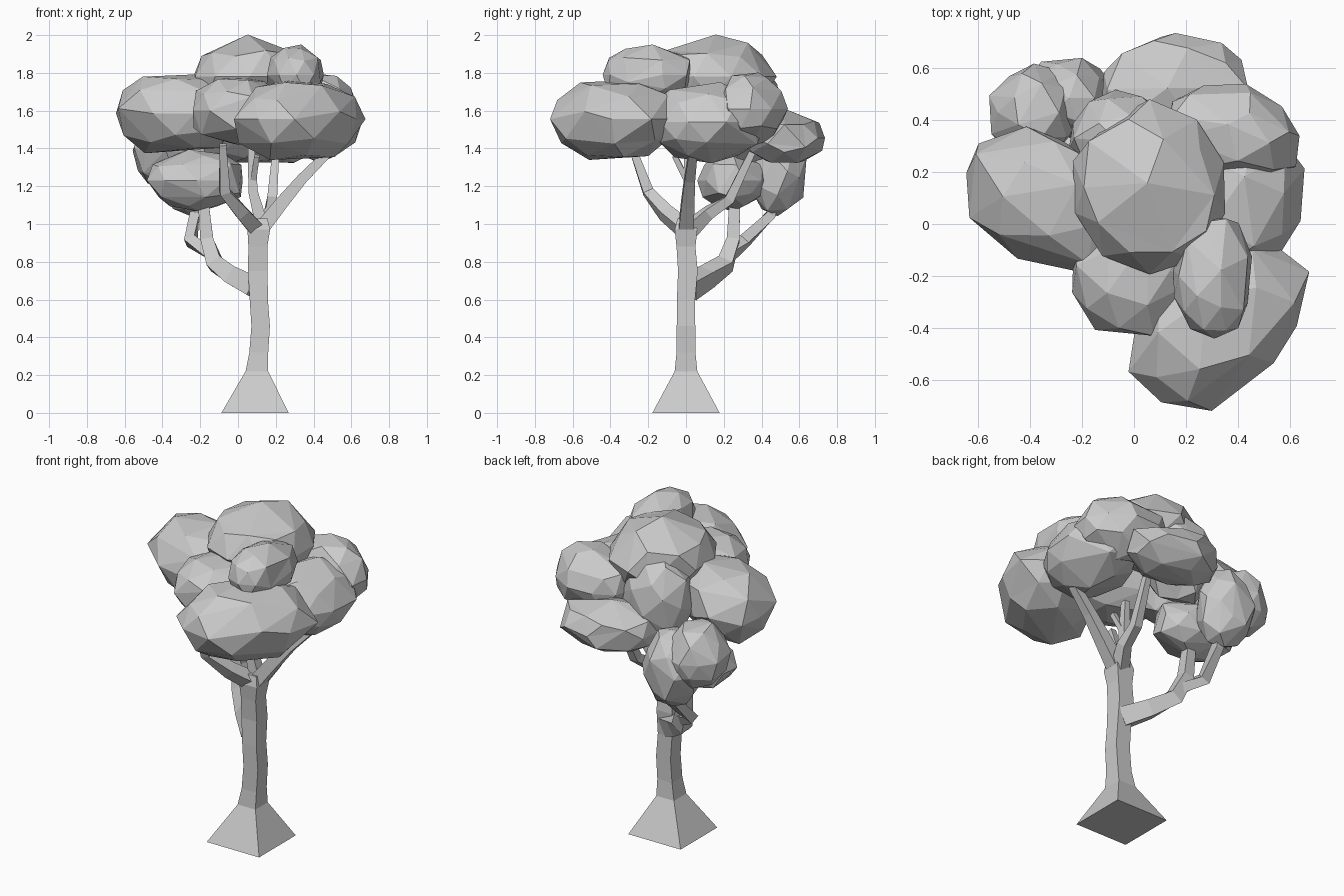
import bpy, bmesh, random
from math import radians
from mathutils import Vector, Matrix

if "Cube" in bpy.data.objects:
    bpy.data.objects.remove(bpy.data.objects["Cube"])

random.seed(7)


def finish(name, bm):
    bmesh.ops.recalc_face_normals(bm, faces=bm.faces)
    me = bpy.data.meshes.new(name)
    bm.to_mesh(me)
    bm.free()
    ob = bpy.data.objects.new(name, me)
    bpy.context.collection.objects.link(ob)
    return ob


def limb(name, pts, flat=False):
    """Four-sided tapering tube through (x, y, z, half_width) points."""
    bm = bmesh.new()
    P = [Vector(p[:3]) for p in pts]
    rings = []
    for i, p in enumerate(P):
        t = (P[min(i + 1, len(P) - 1)] - P[max(i - 1, 0)]).normalized()
        if flat:
            t = Vector((0, 0, 1))
        y = Vector((0, 1, 0))
        u = (y - t * y.dot(t)).normalized()
        v = t.cross(u)
        w = pts[i][3]
        rings.append([bm.verts.new(p + u * a * w + v * b * w)
                      for a, b in ((1, 1), (-1, 1), (-1, -1), (1, -1))])
    for r, s in zip(rings, rings[1:]):
        for k in range(4):
            bm.faces.new((r[k], r[(k + 1) % 4], s[(k + 1) % 4], s[k]))
    bm.faces.new(rings[0])
    bm.faces.new(rings[-1])
    return finish(name, bm)


def clump(name, centre, radii, turn=0):
    """Faceted, slightly irregular leaf mass, turned about z by degrees."""
    bm = bmesh.new()
    bmesh.ops.create_icosphere(bm, subdivisions=2, radius=1)
    rot = Matrix.Rotation(radians(turn), 3, 'Z')
    for v in bm.verts:
        k = random.uniform(0.95, 1.10)
        v.co = Vector(centre) + rot @ Vector([r * q * k for r, q in zip(radii, v.co)])
    ob = finish(name, bm)
    ob.modifiers.new("facets", 'DECIMATE').ratio = 0.75
    return ob


# trunk with flared square foot
limb("trunk", [(.09, 0, 0, .178), (.10, 0, .22, .06), (.11, 0, .32, .050),
               (.12, 0, .46, .049), (.11, 0, .60, .048), (.105, .01, .75, .052),
               (.105, 0, .88, .05), (.11, 0, .97, .06), (.11, 0, 1.03, .045)], flat=True)

# low side branch and its twig
limb("low_branch", [(.10, .01, .66, .055), (-.02, .11, .72, .048),
                    (-.12, .21, .79, .042), (-.165, .25, .92, .034),
                    (-.19, .26, 1.18, .026)])
limb("low_twig", [(-.14, .23, .84, .03), (-.25, .31, .91, .03),
                  (-.23, .45, 1.05, .026), (-.22, .47, 1.15, .024)])

# crown branches
limb("left_branch", [(.10, 0, .97, .04), (.02, -.11, 1.06, .035),
                     (-.07, -.20, 1.17, .028), (-.08, -.29, 1.42, .018)])
limb("right_branch", [(.12, 0, .97, .04), (.23, .01, 1.11, .035),
                      (.34, .02, 1.24, .028), (.50, .04, 1.40, .022)])
limb("back_branch", [(.12, .02, .97, .04), (.17, .12, 1.06, .03),
                     (.18, .23, 1.13, .026), (.20, .35, 1.38, .018)])
limb("middle_branch", [(.13, .01, .98, .035), (.08, .01, 1.17, .025),
                       (.07, .01, 1.42, .018)])
limb("middle_twig", [(.08, .01, 1.22, .016), (.10, -.06, 1.36, .014)])

# leaf clumps: centre, radii, turn
CLUMPS = {
    "front": ((.32, -.38, 1.555), (.385, .275, .22), 42),
    "top": ((.06, .14, 1.78), (.295, .31, .208), 0),
    "top_front": ((.31, -.20, 1.79), (.15, .24, .16), 0),
    "left": ((-.32, .09, 1.585), (.37, .24, .215), -30),
    "front_middle": ((.01, -.18, 1.60), (.25, .26, .185), 0),
    "right": ((.41, .11, 1.54), (.24, .31, .20), 0),
    "back_right": ((.38, .35, 1.61), (.26, .18, .19), -15),
    "back": ((.16, .52, 1.455), (.29, .21, .14), 0),
    "back_middle": ((-.05, .33, 1.60), (.20, .19, .27), 0),
    "low_back": ((-.25, .485, 1.28), (.17, .16, .225), 0),
    "low_left": ((-.385, .43, 1.38), (.17, .18, .19), 0),
    "low_middle": ((-.22, .25, 1.23), (.26, .18, .155), 0),
}
for n, args in CLUMPS.items():
    clump("leaves_" + n, *args)
